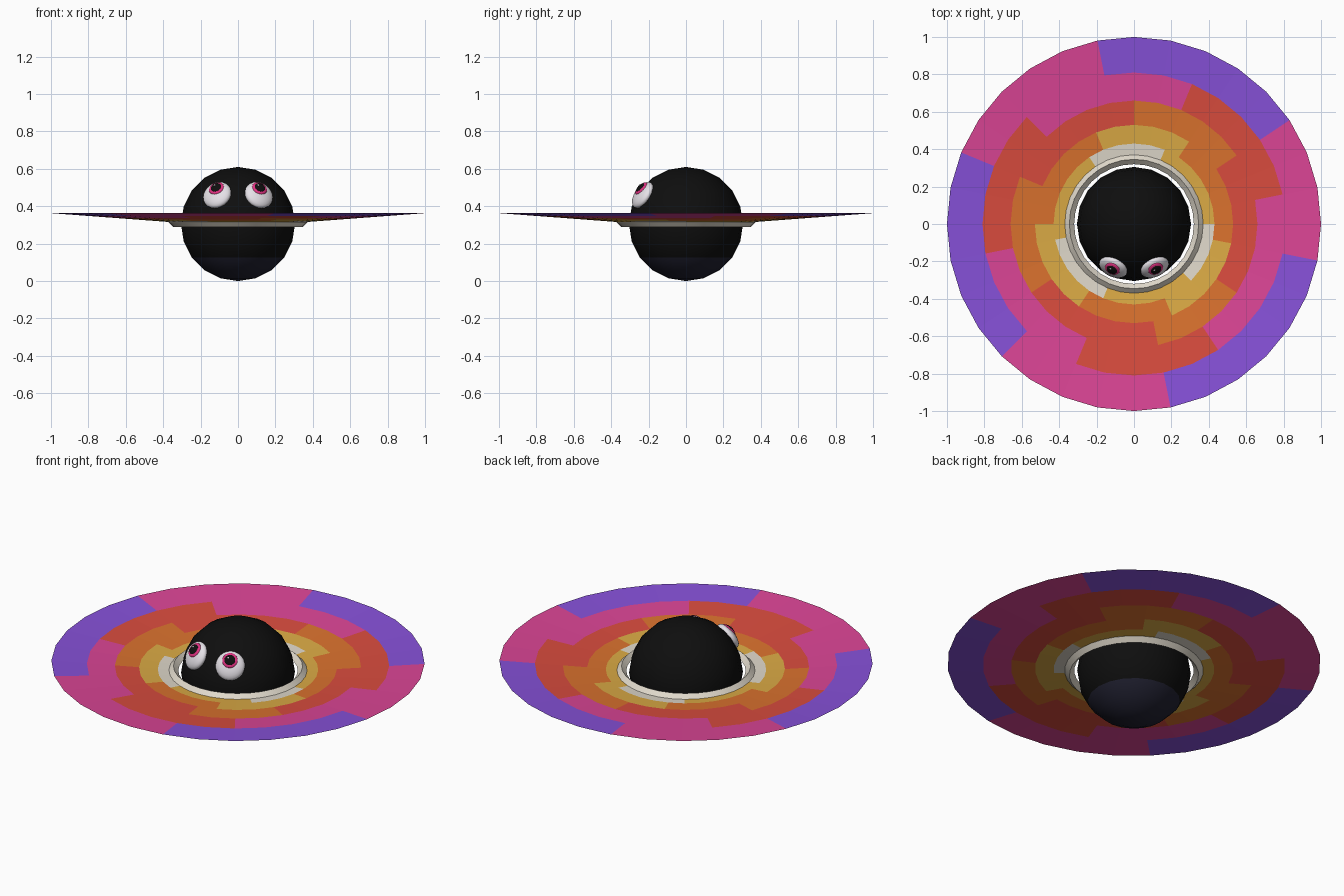
import bpy, bmesh, math
from mathutils import Matrix, Vector

if "Cube" in bpy.data.objects:
    bpy.data.objects.remove(bpy.data.objects["Cube"])


def material(name, rgb):
    lin = [((c / 255 + 0.055) / 1.055) ** 2.4 if c > 10 else c / 255 / 12.92 for c in rgb]
    m = bpy.data.materials.new(name)
    m.use_nodes = True
    m.diffuse_color = (*lin, 1)
    m.node_tree.nodes["Principled BSDF"].inputs["Base Color"].default_value = (*lin, 1)
    return m


black = material("black", (14, 14, 14))
navy = material("dark navy", (32, 32, 48))
cream = material("cream", (224, 217, 203))
gold = material("gold", (220, 171, 69))
orange = material("orange", (219, 114, 46))
red = material("red", (218, 76, 62))
pink = material("pink", (220, 69, 150))
purple = material("purple", (135, 81, 217))
white = material("eye white", (232, 228, 234))
magenta = material("magenta", (224, 50, 130))


def make_object(name, bm, mats, smooth=None):
    bmesh.ops.recalc_face_normals(bm, faces=bm.faces)
    mesh = bpy.data.meshes.new(name)
    bm.to_mesh(mesh)
    bm.free()
    obj = bpy.data.objects.new(name, mesh)
    bpy.context.collection.objects.link(obj)
    for m in mats:
        mesh.materials.append(m)
    if smooth:
        bpy.ops.object.select_all(action="DESELECT")
        obj.select_set(True)
        bpy.context.view_layer.objects.active = obj
        bpy.ops.object.shade_smooth_by_angle(angle=math.radians(smooth))
    return obj


def lathe(profile, closed, steps=32):
    """Spin (radius, height) points round z; faces come out one band at a time."""
    bm = bmesh.new()
    loops = []
    for r, z in profile:
        angles = [math.tau * k / steps for k in range(steps)]
        loops.append([bm.verts.new((r * math.cos(a), r * math.sin(a), z)) for a in angles])
    if closed:
        loops.append(loops[0])
    cells = {}
    for band, (a, b) in enumerate(zip(loops, loops[1:])):
        for k in range(steps):
            n = (k + 1) % steps
            cells[band, k] = bm.faces.new((a[k], b[k], b[n], a[n]))
    return bm, cells


# Round body with a darker underside
R = 0.305
bm = bmesh.new()
bmesh.ops.create_uvsphere(bm, u_segments=20, v_segments=10, radius=R,
                          matrix=Matrix.Translation((0, 0, R)))
for f in bm.faces:
    f.material_index = int(f.calc_center_median().z < 0.12)
make_object("body", bm, [black, navy], 40)

# Wide shallow disc: each band mixes two neighbouring colours in three arcs
radii = [0.35, 0.43, 0.53, 0.66, 0.81, 1.0]
bm, cells = lathe([(r, 0.363 - 0.075 * (1 - r)) for r in radii], False)
arc_start = [10.5, 9.5, 7.5, 5.5, 2.9]
for (band, k), f in cells.items():
    width = 5.7 if band % 2 else 6
    f.material_index = band + int((k - arc_start[band]) % (32 / 3) < width)
make_object("disc", bm, [cream, gold, orange, red, pink, purple])

# Diamond-section collar round the hole
bm, cells = lathe([(0.372, 0.314), (0.346, 0.34), (0.32, 0.314), (0.346, 0.288)], True)
make_object("collar", bm, [cream], 30)


def dome(name, mat, frame, offset, radius, depth, segments=24):
    """Flattened ball whose thin axis is the frame's z."""
    bm = bmesh.new()
    m = frame @ Matrix.Translation(offset) @ Matrix.Diagonal((radius, radius, depth, 1))
    bmesh.ops.create_uvsphere(bm, u_segments=segments, v_segments=segments // 2,
                              radius=1, matrix=m)
    make_object(name, bm, [mat], 60)


# Eyes lie against the body, with the iris set a little high
for side, sx in (("left", 1), ("right", -1)):
    n = Vector((sx * 0.113, -0.235, 0.157)).normalized()
    across = Vector((0, 0, 1)).cross(n).normalized()
    up = n.cross(across)
    rot = Matrix((across, up, n)).transposed().to_4x4()
    frame = Matrix.Translation(Vector((0, 0, R)) + n * 0.3) @ rot
    dome(side + "_eyeball", white, frame, (0, 0, 0), 0.08, 0.034)
    iris = frame @ Matrix.Translation((0, 0.026, 0.026)) @ Matrix.Rotation(-0.18, 4, "X")
    dome(side + "_iris", magenta, iris, (0, 0, 0), 0.042, 0.012)
    dome(side + "_pupil", black, iris, (0, 0, 0.007), 0.03, 0.009)
    dome(side + "_glint", white, iris, (-0.009, 0.01, 0.014), 0.006, 0.004, 10)
